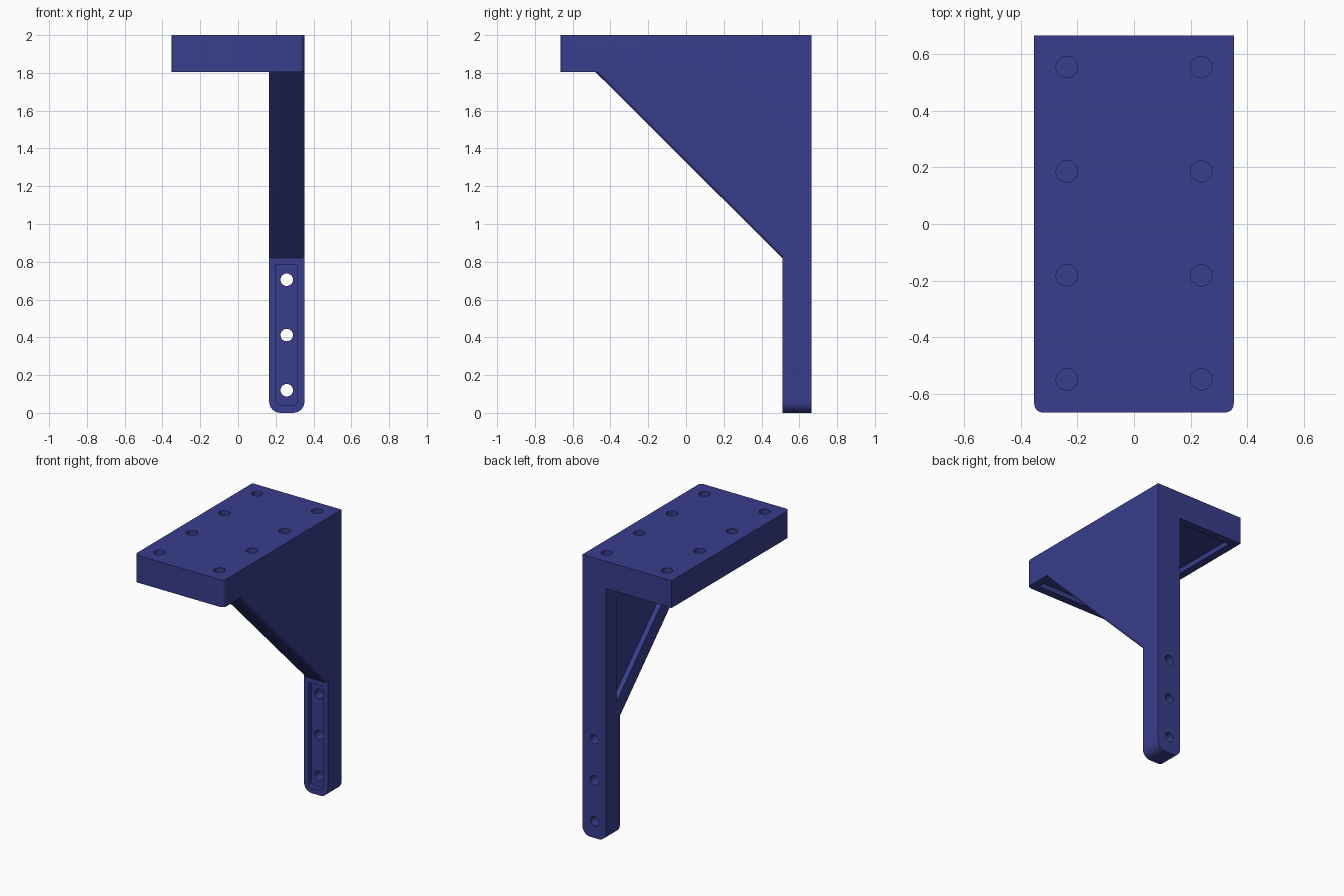
import bpy, bmesh, math
from mathutils import Vector

if "Cube" in bpy.data.objects:
    bpy.data.objects.remove(bpy.data.objects["Cube"])

blue = bpy.data.materials.new("deep_blue")
blue.diffuse_color = (0.040, 0.048, 0.262, 1)
blue.use_nodes = True
blue.node_tree.nodes["Principled BSDF"].inputs["Base Color"].default_value = blue.diffuse_color


def prism(name, pts, axis, lo, hi, bevel=None):
    """Extrude a 2D outline along an axis; bevel = (radius, edge test)."""
    place = {"x": lambda a, b, t: (t, a, b),
             "y": lambda a, b, t: (a, t, b),
             "z": lambda a, b, t: (a, b, t)}[axis]
    bm = bmesh.new()
    face = bm.faces.new([bm.verts.new(place(a, b, lo)) for a, b in pts])
    ext = bmesh.ops.extrude_face_region(bm, geom=[face])
    verts = [v for v in ext["geom"] if isinstance(v, bmesh.types.BMVert)]
    bmesh.ops.translate(bm, verts=verts, vec=Vector(place(0, 0, hi - lo)))
    bmesh.ops.recalc_face_normals(bm, faces=bm.faces)
    if bevel:
        radius, test = bevel
        edges = [e for e in bm.edges if test(e.verts[0].co, e.verts[1].co)]
        bmesh.ops.bevel(bm, geom=edges, offset=radius, segments=6,
                        profile=0.5, affect="EDGES")
    bmesh.ops.recalc_face_normals(bm, faces=bm.faces)
    me = bpy.data.meshes.new(name)
    bm.to_mesh(me)
    bm.free()
    me.materials.append(blue)
    ob = bpy.data.objects.new(name, me)
    bpy.context.collection.objects.link(ob)
    return ob


def rect(a0, a1, b0, b1):
    return [(a0, b0), (a1, b0), (a1, b1), (a0, b1)]


def circle(a, b, r, n=32):
    return [(a + r * math.cos(2 * math.pi * i / n),
             b + r * math.sin(2 * math.pi * i / n)) for i in range(n)]


def combine(target, other, op):
    mod = target.modifiers.new(op.lower(), "BOOLEAN")
    mod.operation, mod.object, mod.solver = op, other, "EXACT"
    bpy.context.view_layer.objects.active = target
    bpy.ops.object.modifier_apply(modifier=mod.name)
    bpy.data.objects.remove(other)


# Top plate with rounded front corners and a shallow hollow underneath
bracket = prism("shelf_bracket", rect(-0.352, 0.352, -0.665, 0.665), "z", 1.805, 2.0,
                (0.03, lambda p, q: p.y < -0.6 and q.y < -0.6 and abs(p.z - q.z) > 0.1))
combine(bracket, prism("plate_hollow", rect(-0.297, 0.297, -0.61, 0.61),
                       "z", 1.7, 1.84), "DIFFERENCE")

# Leg with rounded foot
leg = prism("leg", rect(0.165, 0.352, 0, 1.9), "y", 0.51, 0.665,
            (0.06, lambda p, q: p.z < 0.01 and q.z < 0.01 and abs(p.y - q.y) > 0.1))
combine(bracket, leg, "UNION")

# Diagonal web with softened sloping edges
web = prism("web", [(-0.575, 1.9), (0.6, 0.73), (0.6, 1.9)], "x", 0.165, 0.352,
            (0.018, lambda p, q: abs(p.y - q.y) > 0.5 and abs(p.z - q.z) > 0.5))
combine(bracket, web, "UNION")

# Triangular pocket on the inner side of the web
combine(bracket, prism("web_pocket", [(0.55, 1.69), (0.55, 0.95), (-0.195, 1.69)],
                       "x", 0.1, 0.2), "DIFFERENCE")

# Slot pocket on the front of the leg
combine(bracket, prism("leg_pocket", rect(0.2, 0.315, 0.04, 0.785), "y", 0.45, 0.545,
                       (0.025, lambda p, q: p.z < 0.1 and q.z < 0.1 and abs(p.y - q.y) > 0.05)),
        "DIFFERENCE")

# Through holes in the leg
for z in (0.12, 0.412, 0.705):
    combine(bracket, prism("leg_hole", circle(0.258, z, 0.033), "y", 0.4, 0.8), "DIFFERENCE")

# Blind holes in the plate
for x in (-0.237, 0.237):
    for y in (-0.548, -0.181, 0.186, 0.554):
        combine(bracket, prism("plate_hole", circle(x, y, 0.038), "z", 1.9, 2.1), "DIFFERENCE")

bpy.ops.object.select_all(action="DESELECT")
bracket.select_set(True)
bpy.context.view_layer.objects.active = bracket
bpy.ops.object.shade_smooth_by_angle(angle=math.radians(30))
